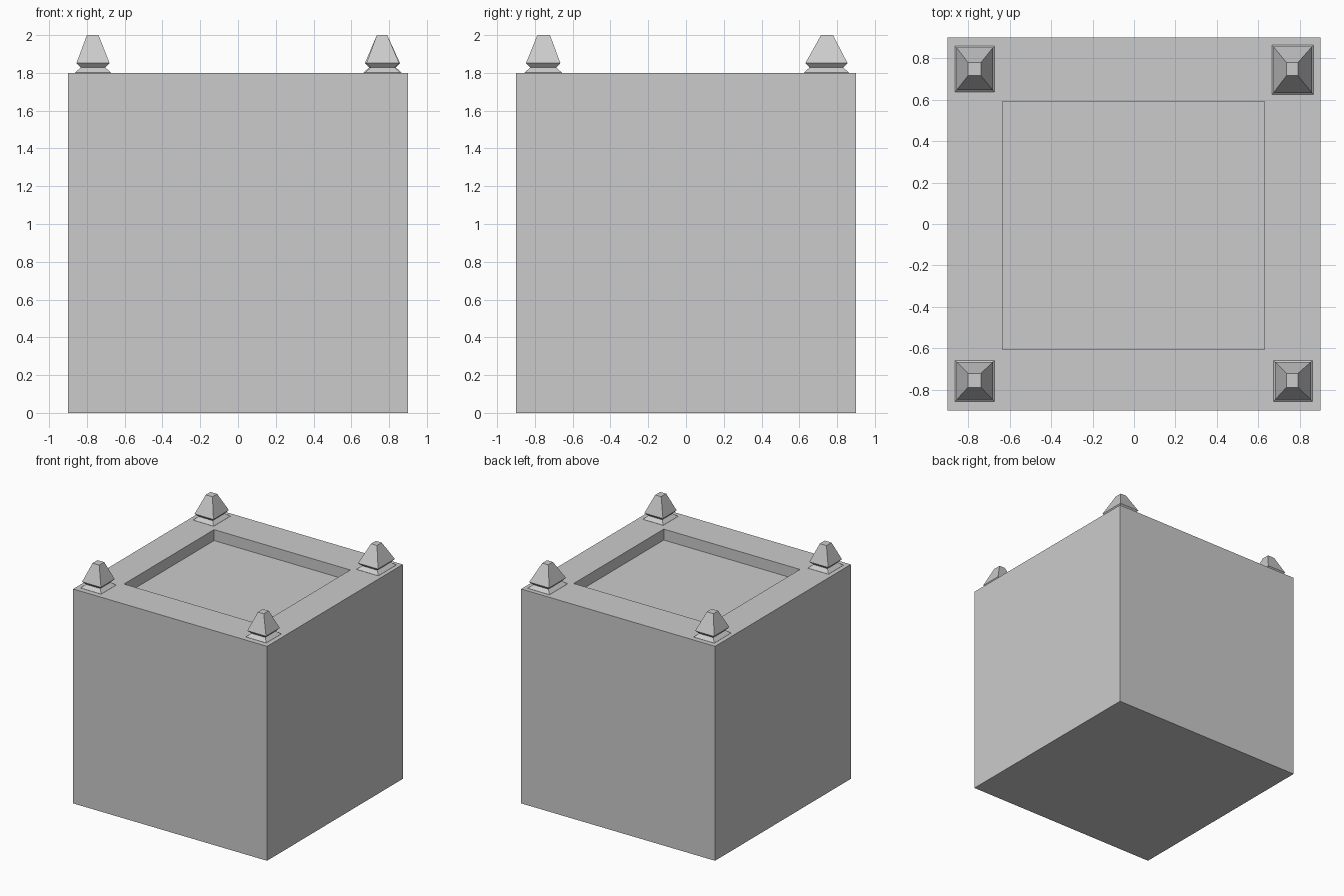
import bpy, bmesh

if "Cube" in bpy.data.objects:
    bpy.data.objects.remove(bpy.data.objects["Cube"])


def finish(bm, name):
    bmesh.ops.recalc_face_normals(bm, faces=bm.faces)
    mesh = bpy.data.meshes.new(name)
    bm.to_mesh(mesh)
    bm.free()
    obj = bpy.data.objects.new(name, mesh)
    bpy.context.collection.objects.link(obj)
    return obj


def loft(name, rings):
    """Stack rectangles (x0, x1, y0, y1, z) into a closed solid."""
    bm = bmesh.new()
    loops = [[bm.verts.new(p) for p in ((x0, y0, z), (x1, y0, z), (x1, y1, z), (x0, y1, z))]
             for x0, x1, y0, y1, z in rings]
    for a, b in zip(loops, loops[1:]):
        for i in range(4):
            j = (i + 1) % 4
            bm.faces.new((a[i], a[j], b[j], b[i]))
    bm.faces.new(loops[0][::-1])
    bm.faces.new(loops[-1])
    return finish(bm, name)


def grow(rect, d):
    x0, x1, y0, y1 = rect
    return (x0 - d, x1 + d, y0 - d, y1 + d)


# Block with a shallow rectangular recess in its top
H = 0.9
RECESS = (-0.635, 0.63, -0.605, 0.59)
loft("block", [(-H, H, -H, H, 0), (-H, H, -H, H, 1.8),
               (*RECESS, 1.8), (*RECESS, 1.708)])

# Corner finials: widest rectangle and tip rectangle of each
finials = {
    "front_left": ((-0.855, -0.68, -0.847, -0.665), (-0.80, -0.738, -0.787, -0.72)),
    "front_right": ((0.68, 0.853, -0.847, -0.665), (0.735, 0.79, -0.787, -0.72)),
    "back_left": ((-0.855, -0.68, 0.645, 0.85), (-0.80, -0.738, 0.715, 0.778)),
    "back_right": ((0.672, 0.858, 0.632, 0.855), (0.735, 0.79, 0.715, 0.778)),
}
for corner, (wide, tip) in finials.items():
    foot = grow(wide, 0.008)
    loft(corner + "_finial", [(*foot, 1.79), (*foot, 1.801),
                              (*grow(wide, -0.022), 1.828),
                              (*wide, 1.852), (*tip, 2.0)])
